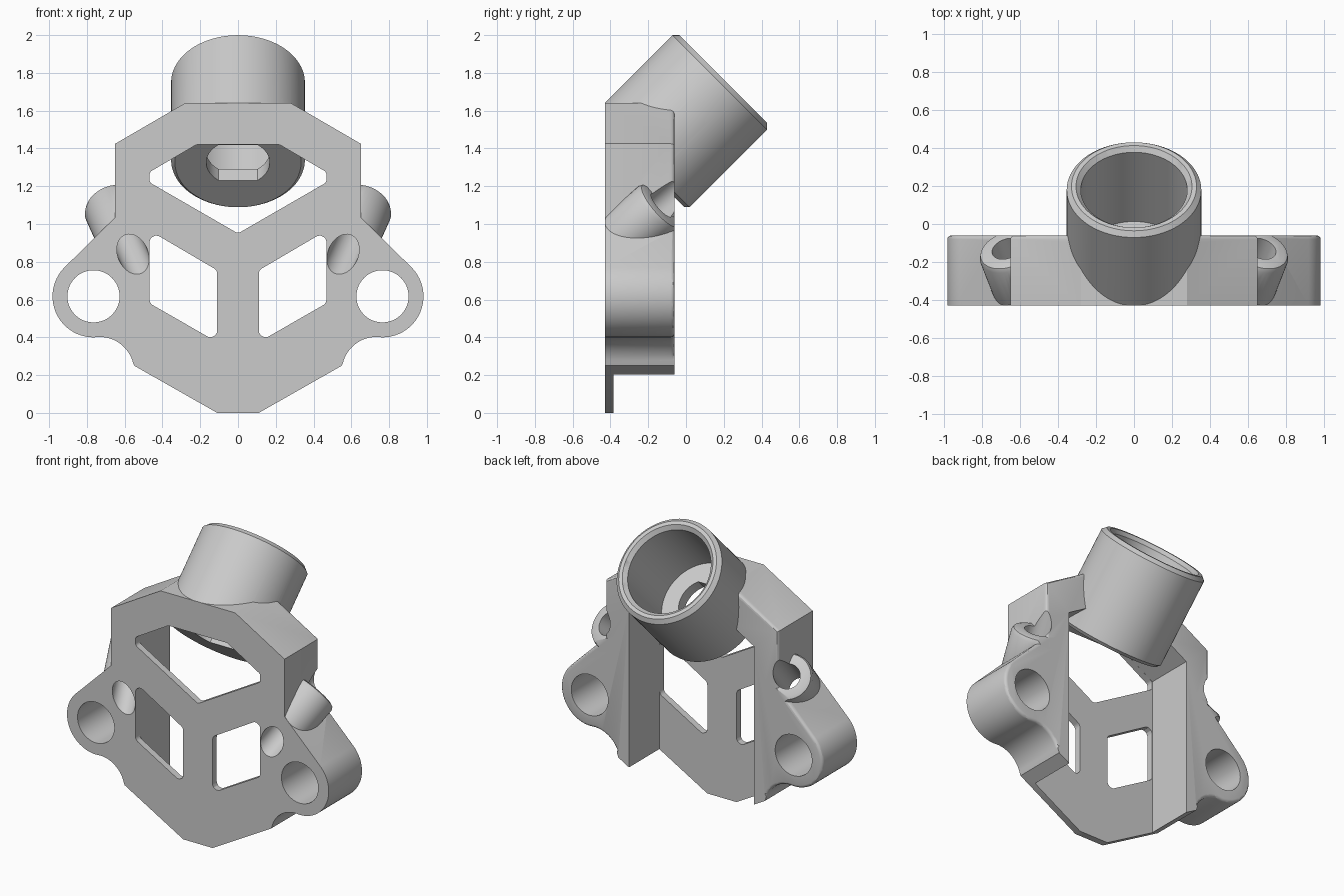
import bpy, bmesh
from math import sin, cos, pi, radians, sqrt
from mathutils import Matrix, Vector

if "Cube" in bpy.data.objects:
    bpy.data.objects.remove(bpy.data.objects["Cube"])

grey = bpy.data.materials.new("light_grey")
grey.use_nodes = True
grey.diffuse_color = (0.6, 0.6, 0.6, 1)
grey.node_tree.nodes["Principled BSDF"].inputs["Base Color"].default_value = (0.6, 0.6, 0.6, 1)

FRONT, BACK, PLATE = -0.43, -0.06, -0.385


def finish(bm, name):
    bmesh.ops.recalc_face_normals(bm, faces=bm.faces)
    mesh = bpy.data.meshes.new(name)
    bm.to_mesh(mesh)
    bm.free()
    mesh.materials.append(grey)
    obj = bpy.data.objects.new(name, mesh)
    bpy.context.collection.objects.link(obj)
    return obj


def prism(name, points, y0, y1, matrix=Matrix(), bevel_above=None):
    """Extrude an x-z polygon along y; optionally round its back rim."""
    bm = bmesh.new()
    face = bm.faces.new([bm.verts.new((x, y0, z)) for x, z in points])
    ext = bmesh.ops.extrude_face_region(bm, geom=[face])["geom"]
    for v in ext:
        if isinstance(v, bmesh.types.BMVert):
            v.co.y = y1
    bmesh.ops.recalc_face_normals(bm, faces=bm.faces)
    if bevel_above is not None:
        rim = [e for e in bm.edges if all(
            abs(v.co.y - y1) < 1e-5 and v.co.z > bevel_above for v in e.verts)]
        bmesh.ops.bevel(bm, geom=rim, offset=0.02, segments=3, profile=0.5, affect="EDGES")
    bmesh.ops.transform(bm, matrix=matrix, verts=bm.verts)
    return finish(bm, name)


def lathe(name, profile, matrix, n=72):
    """Closed solid of revolution about local y from (radius, y) pairs."""
    bm = bmesh.new()
    rings = [[bm.verts.new((r * cos(2 * pi * i / n), y, r * sin(2 * pi * i / n)))
              for i in range(n)] for r, y in profile]
    for a, b in zip(rings, rings[1:]):
        for i in range(n):
            j = (i + 1) % n
            bm.faces.new((a[i], a[j], b[j], b[i]))
    bm.faces.new(rings[0])
    bm.faces.new(rings[-1])
    bmesh.ops.transform(bm, matrix=matrix, verts=bm.verts)
    return finish(bm, name)


def box(name, lo, hi):
    return prism(name, [(lo[0], lo[2]), (hi[0], lo[2]), (hi[0], hi[2]), (lo[0], hi[2])], lo[1], hi[1])


def boolean(target, tool, operation):
    mod = target.modifiers.new("cut", "BOOLEAN")
    mod.object, mod.operation, mod.solver = tool, operation, "EXACT"
    bpy.context.view_layer.objects.active = target
    bpy.ops.object.modifier_apply(modifier=mod.name)
    bpy.data.objects.remove(tool)


def arc(cx, cz, r, a0, a1, n=16):
    return [(cx + r * cos(radians(a0 + (a1 - a0) * i / n)),
             cz + r * sin(radians(a0 + (a1 - a0) * i / n))) for i in range(n + 1)]


def mirrored(points):
    return points + [(-x, z) for x, z in reversed(points) if abs(x) > 1e-6]


def rounded(points, r=0.035, n=5):
    """Fillet every corner of a polygon."""
    out = []
    for i, p in enumerate(points):
        p = Vector(p)
        a = (Vector(points[i - 1]) - p).normalized()
        b = (Vector(points[(i + 1) % len(points)]) - p).normalized()
        half = a.angle(b) / 2
        s, e = p + a * r / (sin(half) / cos(half)), p + b * r / (sin(half) / cos(half))
        c = p + (a + b).normalized() * r / sin(half)
        for k in range(n + 1):
            d = ((s - c).lerp(e - c, k / n)).normalized()
            out.append(tuple(c + d * r))
    return out


# Main body: full outline with ears, rounded on the back rim
outline = [(0.11, 0), (0.55, 0.25)]
outline += arc(0.732, 0.22, 0.182, 165, 90)
outline += arc(0.765, 0.617, 0.217, -90, 45, 28)
outline += [(0.65, 1.035), (0.65, 1.425), (0.28, 1.64)]
body = prism("mount_body", mirrored(outline), FRONT, BACK, bevel_above=0.28)

# Open channel behind the thin front plate
channel = mirrored([(0.47, -0.2), (0.47, 1.275), (0.22, 1.42)])
boolean(body, prism("channel_cutter", channel, PLATE, 0.3), "DIFFERENCE")

# Round-cornered windows separated by a Y-shaped strut
top_window = mirrored([(0, 0.95), (0.468, 1.22), (0.468, 1.275), (0.22, 1.42)])
boolean(body, prism("top_window_cutter", rounded(top_window, 0.025), -0.6, -0.36), "DIFFERENCE")
for s in (-1, 1):
    side = [(0.11, 0.375), (0.468, 0.58), (0.468, 0.965), (0.11, 0.755)]
    side = rounded([(s * x, z) for x, z in side])
    boolean(body, prism("side_window_cutter", side, -0.6, -0.36), "DIFFERENCE")
    # Ear bolt hole
    ear = Matrix.Translation((s * 0.765, 0, 0.617))
    boolean(body, lathe("ear_hole_cutter", [(0.138, -0.7), (0.138, 0.2)], ear), "DIFFERENCE")

# Tilted socket tube
tilt = Matrix.Translation((0, -0.245, 1.325)) @ Matrix.Rotation(radians(45), 4, "X")
length, radius, bore, floor = 0.625, 0.354, 0.28, 0.085
tube = lathe("socket_tube", [(radius - 0.02, 0), (radius, 0.02), (radius, length - 0.025),
                             (radius - 0.025, length)], tilt, 96)
boolean(body, tube, "UNION")

# Slanted tunnels with collars on both flanks
for s in (-1, 1):
    start = Vector((s * 0.556, FRONT, 0.84))
    end = Vector((s * 0.67, -0.13, 1.1))
    aim = Matrix.Translation(start) @ (end - start).to_track_quat("Y", "Z").to_matrix().to_4x4()
    reach = (end - start).length
    collar = lathe("collar", [(0.15, -0.25), (0.155, reach - 0.03), (0.145, reach - 0.008),
                              (0.125, reach)], aim, 48)
    xs = sorted((s * 0.5, s * 1.0))
    boolean(collar, box("collar_trim", (xs[0], FRONT, 0.5), (xs[1], BACK, 1.5)), "INTERSECT")
    boolean(body, collar, "UNION")
    boolean(body, lathe("tunnel_cutter", [(0.08, -0.3), (0.08, 0.75)], aim, 48), "DIFFERENCE")

# Socket bore with a lead-in, and a double-flat hole in its floor
boolean(body, lathe("bore_cutter", [(bore, floor), (bore, length - 0.025), (bore + 0.025, length),
                                    (bore + 0.025, length + 0.2)], tilt, 96), "DIFFERENCE")
flat = arc(0, 0, 0.168, -52, 52) + arc(0, 0, 0.168, 128, 232)
boolean(body, prism("floor_hole_cutter", flat, -0.1, 0.15, tilt), "DIFFERENCE")

# Flush the front face
boolean(body, box("front_trim", (-2, -2, -1), (2, FRONT, 3)), "DIFFERENCE")

bpy.ops.object.select_all(action="DESELECT")
body.select_set(True)
bpy.context.view_layer.objects.active = body
bpy.ops.object.shade_smooth_by_angle(angle=radians(30))
